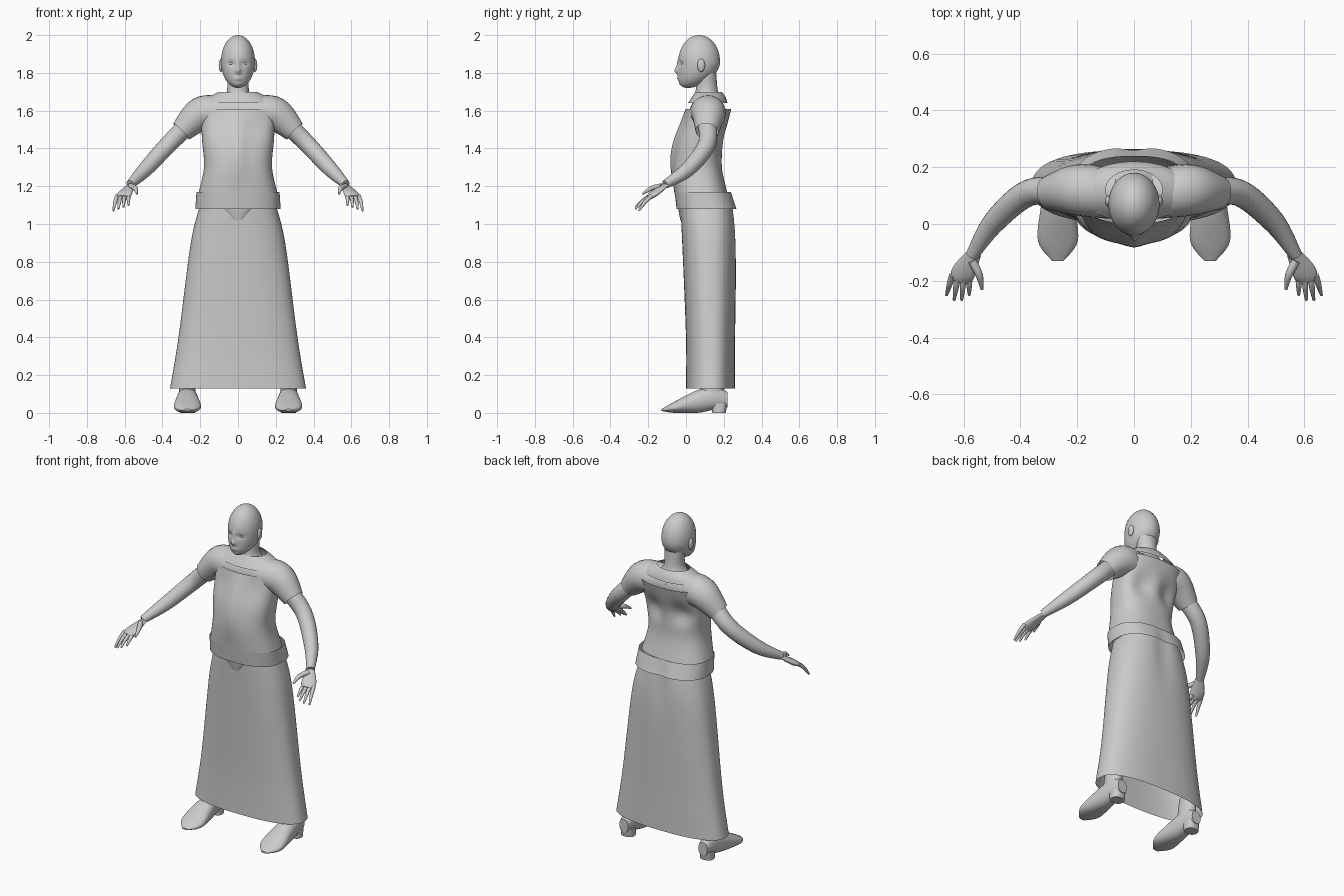
import bpy, bmesh, math
from mathutils import Vector

cube = bpy.data.objects.get("Cube")
if cube:
    bpy.data.objects.remove(cube, do_unlink=True)

colour = (.6, .6, .6, 1)
grey = bpy.data.materials.new("light_grey")
grey.use_nodes = True
grey.diffuse_color = colour
grey.node_tree.nodes["Principled BSDF"].inputs["Base Color"].default_value = colour


def finish(name, bm, mirror):
    """Turn a bmesh into a smooth grey object, mirrored to the right if asked."""
    bmesh.ops.recalc_face_normals(bm, faces=bm.faces)
    mesh = bpy.data.meshes.new(name)
    bm.to_mesh(mesh)
    bm.free()
    mesh.materials.append(grey)
    part = bpy.data.objects.new(name, mesh)
    bpy.context.collection.objects.link(part)
    bpy.ops.object.select_all(action='DESELECT')
    bpy.context.view_layer.objects.active = part
    part.select_set(True)
    bpy.ops.object.shade_smooth_by_angle(angle=math.radians(50))
    if mirror:
        part.modifiers.new("mirror", 'MIRROR')
    return part


def resample(rows, steps=6):
    """Pass a smooth Catmull-Rom spline through rows of numbers."""
    smooth = []
    last = len(rows) - 1
    for i in range(last):
        before, start, end, after = (rows[max(0, min(last, i + k))] for k in range(-1, 3))
        for step in range(steps):
            t = step / steps
            smooth.append([b + t / 2 * (c - a + t * (2 * a - 5 * b + 4 * c - d + t * (3 * (b - c) + d - a)))
                           for a, b, c, d in zip(before, start, end, after)])
    return smooth + [rows[last]]


def skin(name, rings, capped, mirror):
    """Bridge rings of points with quads."""
    bm = bmesh.new()
    loops = [[bm.verts.new(point) for point in ring] for ring in rings]
    for low, high in zip(loops, loops[1:]):
        for i in range(len(low)):
            bm.faces.new((low[i - 1], low[i], high[i], high[i - 1]))
    if capped:
        bm.faces.new(loops[0])
        bm.faces.new(loops[-1])
    return finish(name, bm, mirror)


def circle(count):
    return [(math.cos(math.tau * i / count), math.sin(math.tau * i / count)) for i in range(count)]


def loft(name, rows, centre=0, power=2.5, capped=False, lengthwise=False, mirror=False):
    """Stack rounded cross-sections: (position, half width, near side, far side)."""
    def rounded(value):
        return math.copysign(abs(value) ** (2 / power), value)

    rings = []
    for place, width, near, far in resample(rows):
        ring = []
        for c, s in circle(72):
            x = centre + width * rounded(c)
            depth = (near + far + (far - near) * rounded(s)) / 2
            ring.append((x, place, depth) if lengthwise else (x, depth, place))
        rings.append(ring)
    return skin(name, rings, capped, mirror)


def tube(name, path, flat=1, capped=True):
    """Mirrored limb along a path of (x, y, z, radius)."""
    points = resample(path)
    places = [Vector(point[:3]) for point in points]
    rings = []
    for i, place in enumerate(places):
        ahead = (places[min(i + 1, len(places) - 1)] - places[max(i - 1, 0)]).normalized()
        side = Vector((0, 0, 1)).cross(ahead).normalized()
        up = ahead.cross(side) * flat
        rings.append([place + (side * c + up * s) * points[i][3] for c, s in circle(24)])
    return skin(name, rings, capped, mirror=True)


def ball(name, centre, size, detail=16, mirror=False):
    bm = bmesh.new()
    bmesh.ops.create_uvsphere(bm, u_segments=2 * detail, v_segments=detail, radius=1)
    bmesh.ops.scale(bm, vec=size, verts=bm.verts)
    bmesh.ops.translate(bm, vec=centre, verts=bm.verts)
    return finish(name, bm, mirror)


def press(part, x, z, width, height, push, back=False):
    """Softly push the front or back surface along y, equally on both sides."""
    for vert in part.data.vertices:
        if (vert.normal.y > 0) == back:
            reach = ((abs(vert.co.x) - x) / width) ** 2 + ((vert.co.z - z) / height) ** 2
            vert.co.y += push * math.exp(-reach) * abs(vert.normal.y)


# Head: an egg whose lower half slides forward into the jaw
head_middle, head_height = 1.86, .14
head = ball("head", (0, .07, head_middle), (.09, .11, head_height), detail=48)
for vert in head.data.vertices:
    below = max(0, head_middle - vert.co.z) / head_height
    vert.co.y -= .06 * below ** 2

# Face: nose, bridge, eye sockets, lips, chin
press(head, x=0, z=1.81, width=.014, height=.016, push=-.025)
press(head, x=0, z=1.84, width=.01, height=.03, push=-.01)
press(head, x=.036, z=1.85, width=.02, height=.012, push=.012)
press(head, x=0, z=1.77, width=.02, height=.01, push=-.01)
press(head, x=0, z=1.74, width=.02, height=.01, push=-.005)
ball("eye", (.035, -.015, 1.85), (.014, .011, .008), mirror=True)
ball("ear", (.09, .08, 1.84), (.012, .02, .035), mirror=True)

# Neck, standing collar, shoulder yoke running into short sleeves
loft("neck", [(1.64, .11, .03, .2), (1.7, .06, .05, .17), (1.8, .06, .06, .16)], power=2)
loft("collar", [(1.64, .2, .01, .22), (1.67, .16, .03, .21), (1.7, .1, .05, .19)], power=2)
tube("yoke_and_sleeves", [(0, .11, 1.59, .09), (.1, .11, 1.59, .09), (.2, .12, 1.58, .09), (.3, .11, 1.49, .06)], capped=False)

# Arms and hands
tube("arm", [(.25, .11, 1.54, .05), (.37, .11, 1.42, .047), (.49, .01, 1.29, .04), (.57, -.11, 1.21, .023)])
tube("palm", [(.56, -.1, 1.21, .024), (.6, -.17, 1.16, .042), (.61, -.2, 1.14, .034)], flat=.4)
for finger in range(4):
    spread = finger / 3
    knuckle = Vector((.58 + .06 * spread, -.18, 1.15))
    tip = Vector((.58 + .08 * spread, -.25 - .02 * math.sin(math.pi * spread), 1.1 - .03 * spread))
    bend = (knuckle + tip) / 2 + Vector((0, 0, .008))
    tube(f"finger_{finger + 1}", [(*knuckle, .011), (*bend, .01), (*tip, .005)])
tube("thumb", [(.57, -.13, 1.2, .015), (.545, -.18, 1.19, .013), (.535, -.23, 1.16, .005)])

# Fitted bodice with bust, spine groove and shoulder blades
bodice = loft("bodice", [(1.16, .21, -.06, .22), (1.3, .18, -.07, .19), (1.44, .19, -.05, .2), (1.61, .2, 0, .24)])
press(bodice, x=.09, z=1.45, width=.06, height=.06, push=-.04)
press(bodice, x=0, z=1.4, width=.04, height=.14, push=-.02, back=True)
press(bodice, x=.11, z=1.53, width=.06, height=.07, push=.01, back=True)

# Waistband, rounded abdomen below it, flared open skirt
waistband = loft("waistband", [(1.08, .226, -.05, .27), (1.17, .22, -.06, .24)])
press(waistband, x=0, z=1.08, width=.04, height=.08, push=-.012, back=True)
loft("abdomen", [(1.02, .04, -.03, .1), (1.08, .11, -.04, .15), (1.13, .19, -.04, .22)])
skirt = loft("skirt", [(.13, .36, 0, .26), (.4, .315, 0, .26), (.9, .25, -.02, .265), (1.1, .2, -.03, .25)])
press(skirt, x=0, z=1, width=.05, height=.14, push=-.012, back=True)

# Shoes with heels, and ankles
foot = .268
loft("shoe", [(-.13, .02, .01, .02), (-.06, .07, 0, .06), (.06, .06, 0, .12), (.16, .045, .02, .14), (.22, .03, .03, .11)],
     centre=foot, power=2.2, capped=True, lengthwise=True, mirror=True)
loft("heel", [(0, .04, .14, .21), (.05, .04, .13, .22)], centre=foot, capped=True, mirror=True)
loft("ankle", [(.09, .045, .07, .2), (.22, .04, .09, .2)], centre=foot, power=2, capped=True, mirror=True)
